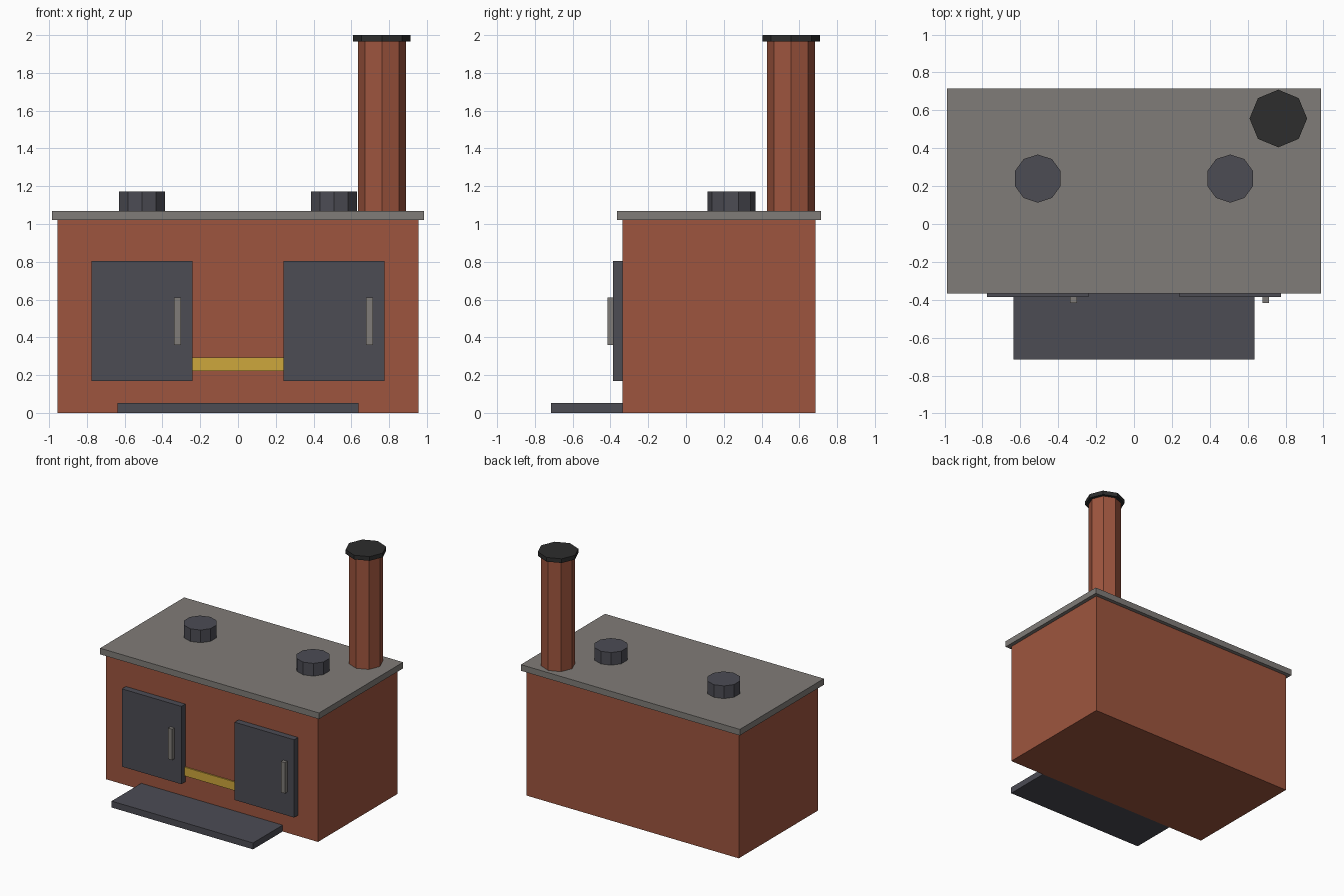
import bpy, bmesh
from mathutils import Matrix

if "Cube" in bpy.data.objects:
    bpy.data.objects.remove(bpy.data.objects["Cube"])


def material(name, r, g, b):
    m = bpy.data.materials.new(name)
    lin = [((c / 255 + 0.055) / 1.055) ** 2.4 for c in (r, g, b)]
    m.diffuse_color = (*lin, 1)
    m.use_nodes = True
    m.node_tree.nodes["Principled BSDF"].inputs["Base Color"].default_value = m.diffuse_color
    return m


brick = material("brick red", 158, 85, 62)
stone = material("warm grey stone", 128, 124, 120)
iron = material("dark iron", 76, 76, 84)
brass = material("brass yellow", 206, 167, 60)
soot = material("soot black", 45, 45, 45)


def finish(name, bm, mat):
    me = bpy.data.meshes.new(name)
    bm.to_mesh(me)
    bm.free()
    me.materials.append(mat)
    ob = bpy.data.objects.new(name, me)
    bpy.context.collection.objects.link(ob)
    return ob


def box(name, x, y, z, mat):
    """Box from (min, max) ranges on each axis."""
    bm = bmesh.new()
    size = [r[1] - r[0] for r in (x, y, z)]
    mid = [(r[0] + r[1]) / 2 for r in (x, y, z)]
    bmesh.ops.create_cube(bm, size=1, matrix=Matrix.Translation(mid) @ Matrix.Diagonal((*size, 1)))
    return finish(name, bm, mat)


def prism(name, cx, cy, z0, z1, radius, sides, mat):
    """Upright low-poly cylinder."""
    bm = bmesh.new()
    bmesh.ops.create_cone(bm, cap_ends=True, segments=sides, radius1=radius, radius2=radius,
                          depth=z1 - z0, matrix=Matrix.Translation((cx, cy, (z0 + z1) / 2)))
    return finish(name, bm, mat)


# Main masses
box("stove_body", (-0.955, 0.955), (-0.335, 0.685), (0, 1.02), brick)
box("stove_top", (-0.986, 0.986), (-0.366, 0.716), (1.02, 1.07), stone)
box("hearth_plate", (-0.637, 0.637), (-0.716, -0.335), (0, 0.052), iron)

# Brass rail between the doors
box("brass_rail", (-0.26, 0.26), (-0.345, -0.335), (0.222, 0.293), brass)

# Doors with handles (both handles sit on the right) and hot plates
for side, cx in (("left", -0.508), ("right", 0.508)):
    box(side + "_door", (cx - 0.268, cx + 0.268), (-0.386, -0.335), (0.17, 0.803), iron)
    box(side + "_handle", (cx + 0.17, cx + 0.206), (-0.416, -0.386), (0.36, 0.612), stone)
    prism(side + "_hot_plate", cx, 0.24, 1.07, 1.173, 0.127, 10, iron)

# Chimney
prism("chimney", 0.762, 0.557, 1.07, 1.966, 0.127, 8, brick)
prism("chimney_cap", 0.762, 0.557, 1.966, 2.0, 0.152, 8, soot)
